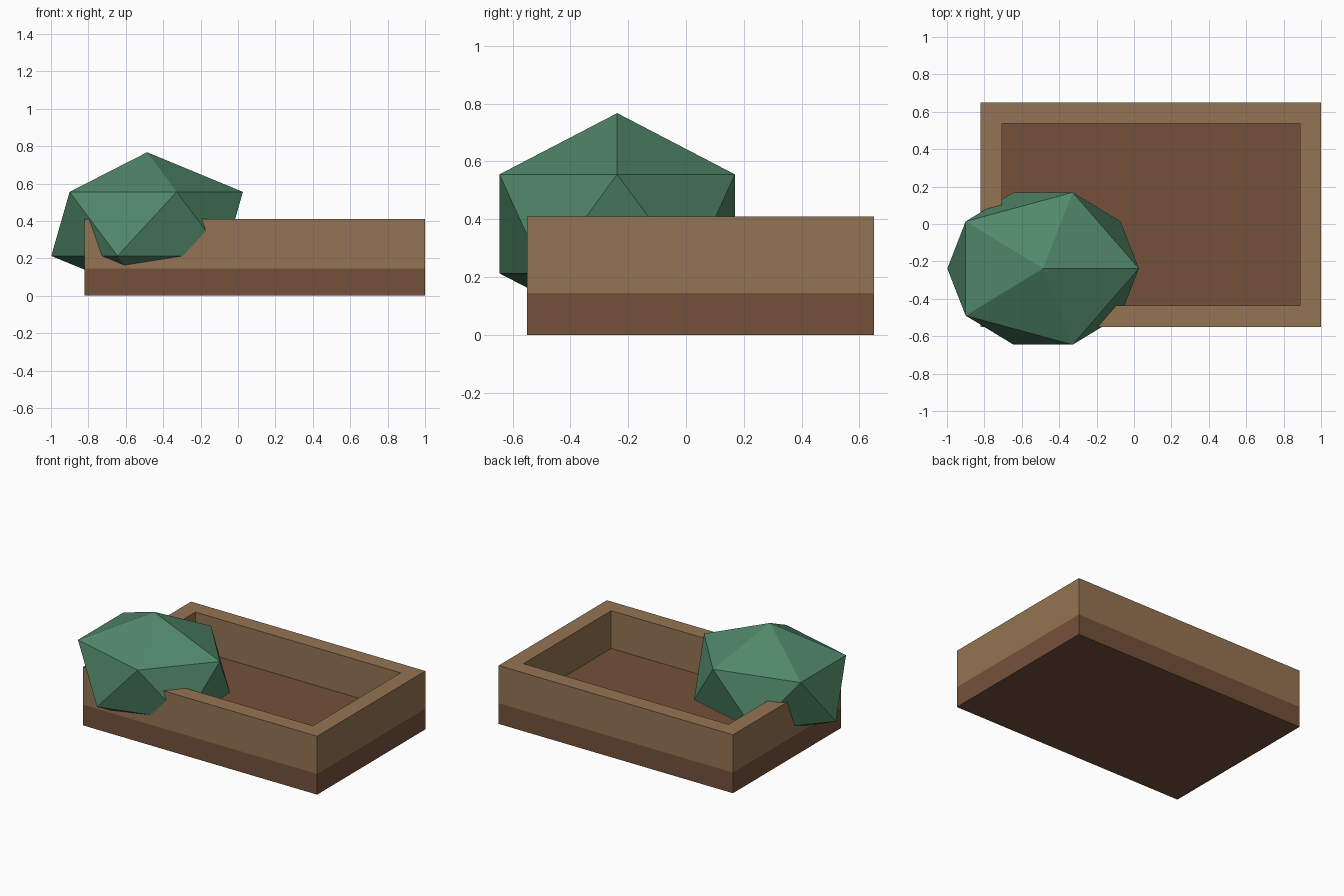
import bpy
import bmesh
from mathutils import Matrix

if "Cube" in bpy.data.objects:
    bpy.data.objects.remove(bpy.data.objects["Cube"])


def material(name, rgb):
    # 8-bit colour converted to linear
    lin = [((c / 255 + 0.055) / 1.055) ** 2.4 for c in rgb]
    m = bpy.data.materials.new(name)
    m.diffuse_color = (*lin, 1)
    m.use_nodes = True
    m.node_tree.nodes["Principled BSDF"].inputs["Base Color"].default_value = m.diffuse_color
    return m


def add_object(name, bm, mat):
    mesh = bpy.data.meshes.new(name)
    bm.to_mesh(mesh)
    bm.free()
    mesh.materials.append(mat)
    obj = bpy.data.objects.new(name, mesh)
    bpy.context.collection.objects.link(obj)
    return obj


X0, X1, Y0, Y1 = -0.82, 1.0, -0.55, 0.65   # outer footprint
FLOOR, RIM, WALL = 0.145, 0.41, 0.113      # heights and wall thickness

wood = material("light wood", (148, 116, 83))
soil = material("dark brown", (116, 81, 58))
leaf = material("leaf green", (81, 136, 105))

# Base slab
bm = bmesh.new()
size = (X1 - X0, Y1 - Y0, FLOOR)
centre = ((X0 + X1) / 2, (Y0 + Y1) / 2, FLOOR / 2)
bmesh.ops.create_cube(bm, size=1, matrix=Matrix.Translation(centre) @ Matrix.Diagonal((*size, 1)))
add_object("base_slab", bm, soil)

# Raised frame: a mitre-free rectangular ring on the slab
bm = bmesh.new()


def ring(inset, z):
    a, b, c, d = X0 + inset, X1 - inset, Y0 + inset, Y1 - inset
    return [bm.verts.new((x, y, z)) for x, y in ((a, c), (b, c), (b, d), (a, d))]


loops = [ring(0, FLOOR), ring(0, RIM), ring(WALL, RIM), ring(WALL, FLOOR)]
for lower, upper in zip(loops, loops[1:] + loops[:1]):
    for i in range(4):
        j = (i + 1) % 4
        bm.faces.new((lower[i], lower[j], upper[j], upper[i]))
bmesh.ops.recalc_face_normals(bm, faces=bm.faces)
add_object("wall_frame", bm, wood)

# Faceted bush over the front left corner
bm = bmesh.new()
bmesh.ops.create_icosphere(bm, subdivisions=1, radius=1)
bush = add_object("bush", bm, leaf)
bush.scale = (0.5725, 0.4785, 0.383)
bush.location = (-0.486, -0.238, 0.384)
